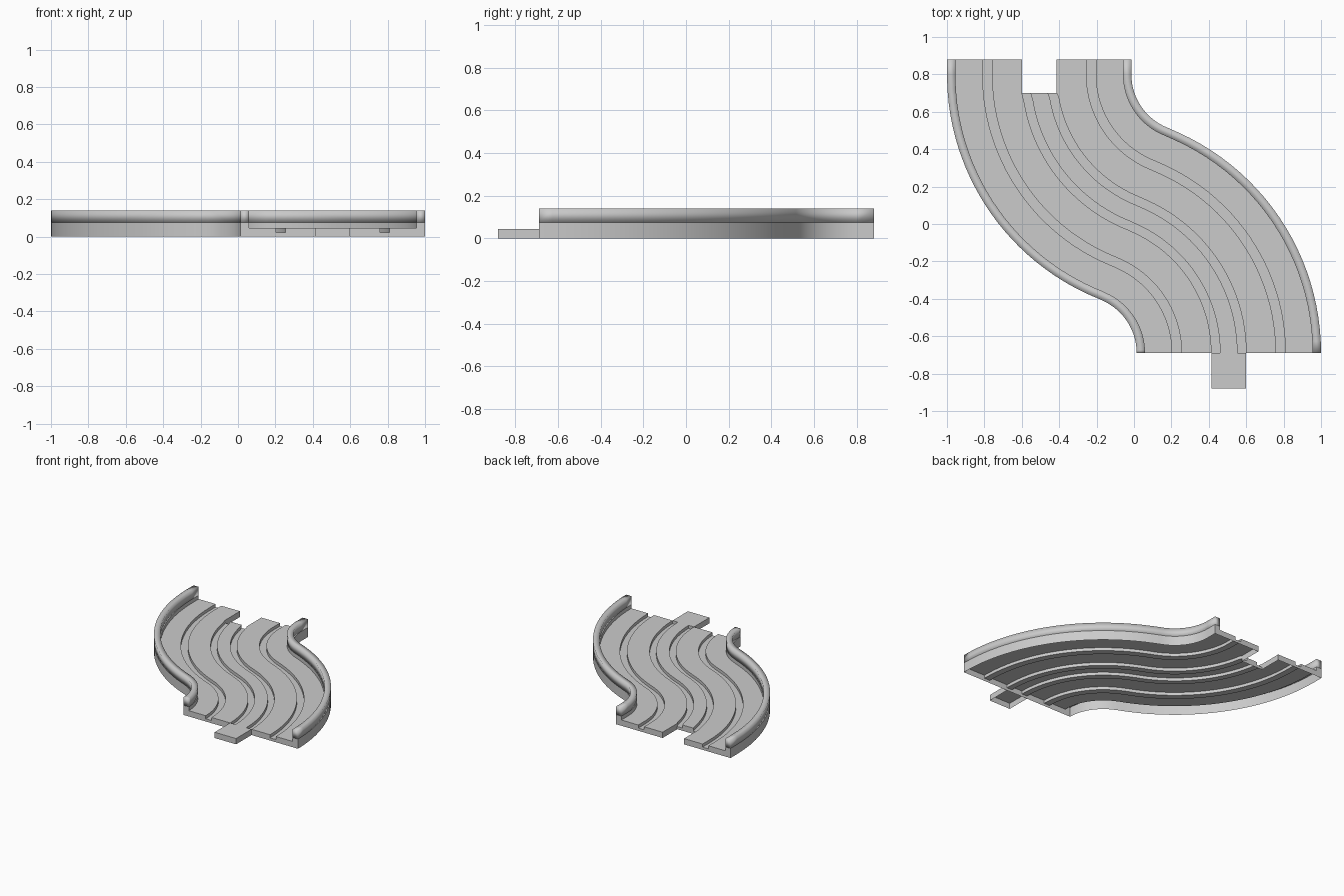
import bpy, bmesh, math

if "Cube" in bpy.data.objects:
    bpy.data.objects.remove(bpy.data.objects["Cube"])

# Path: short straight, then two opposite arcs
CX, RC, Y0, Y1 = 0.507, 0.80, 0.80, -0.69
H, T = 0.493, 0.045            # half width, rail width
DECK, FLOOR, WALL, TOP = 0.045, 0.021, 0.075, 0.14
SLOT = 0.0925                  # half width of connector
THETA = math.acos(1 - CX / RC)
Y_MID = (Y0 + Y1) / 2
NOTCH_Y = 0.70

mat = bpy.data.materials.new("grey_plastic")
mat.diffuse_color = (0.6, 0.6, 0.6, 1)
mat.use_nodes = True
mat.node_tree.nodes["Principled BSDF"].inputs["Base Color"].default_value = mat.diffuse_color


def first_arc(a):
    c = RC - CX
    return lambda o: (c - (RC - o) * math.cos(a), Y0 - (RC - o) * math.sin(a))


def second_arc(a):
    c = CX - RC
    return lambda o: (c + (RC + o) * math.cos(a), Y1 + (RC + o) * math.sin(a))


notch_angle = math.asin((Y0 - NOTCH_Y) / RC)
N = 24
stations = [lambda o: (-CX + o, 0.88), first_arc(0), first_arc(notch_angle / 2), first_arc(notch_angle)]
NOTCH = 3
stations += [first_arc(notch_angle + (THETA - notch_angle) * i / N) for i in range(1, N + 1)]
stations += [second_arc(THETA * (1 - i / N)) for i in range(1, N + 1)]


def finish(bm, name):
    bmesh.ops.recalc_face_normals(bm, faces=bm.faces)
    me = bpy.data.meshes.new(name)
    bm.to_mesh(me)
    bm.free()
    me.materials.append(mat)
    ob = bpy.data.objects.new(name, me)
    bpy.context.collection.objects.link(ob)
    return ob


# Deck cross-section: skirt, wall, and four wheel grooves, mirrored
half = [(-H, 0), (-H, WALL), (-H + T, WALL), (-H + T, DECK),
        (-0.3025, DECK), (-0.3025, FLOOR), (-0.2525, FLOOR), (-0.2525, DECK),
        (-SLOT, DECK), (-SLOT, FLOOR), (-0.0465, FLOOR), (-0.0465, DECK)]
profile = half + [(-o, z) for o, z in reversed(half)]
L = 8                          # profile columns bounding the connector notch
R = len(profile) - 1 - L

bm = bmesh.new()
grid = []
for k, place in enumerate(stations):
    row = []
    for o, z in profile:
        x, y = place(o)
        if k <= NOTCH and abs(o) <= SLOT + 1e-6:
            x = -CX + o        # straight-sided notch
            if k == NOTCH:
                y = NOTCH_Y
        row.append(bm.verts.new((x, y, z)))
    grid.append(row)
for k in range(len(grid) - 1):
    for j in range(len(profile) - 1):
        if k < NOTCH and L <= j < R:
            continue
        bm.faces.new((grid[k][j], grid[k][j + 1], grid[k + 1][j + 1], grid[k + 1][j]))


def foot(v):
    return bm.verts.new((v.co.x, v.co.y, 0))


# End walls and the sides of the notch
bm.faces.new(grid[-1])
feet = {j: [foot(grid[k][j]) for k in range(NOTCH + 1)] for j in (L, R)}
bm.faces.new(grid[0][:L + 1] + [feet[L][0]])
bm.faces.new([feet[R][0]] + grid[0][R:])
bm.faces.new([feet[L][NOTCH]] + grid[NOTCH][L:R + 1] + [feet[R][NOTCH]])
for j in (L, R):
    for k in range(NOTCH):
        bm.faces.new((grid[k][j], grid[k + 1][j], feet[j][k + 1], feet[j][k]))
bmesh.ops.delete(bm, geom=[v for v in bm.verts if not v.link_faces], context='VERTS')
# Upward-facing deck keeps consistent normals
deck = finish(bm, "track_deck")
bpy.context.view_layer.objects.active = deck
deck.select_set(True)
bpy.ops.object.shade_smooth_by_angle(angle=math.radians(30))

# Softly shaded guard rails along both sides
for name, a, b in (("left_rail", -H, -H + T), ("right_rail", H - T, H)):
    bm = bmesh.new()
    rings = [[bm.verts.new((*p(o), z)) for o, z in ((a, WALL), (a, TOP), (b, TOP), (b, WALL))]
             for p in stations]
    for r0, r1 in zip(rings, rings[1:]):
        for j in range(4):
            bm.faces.new((r0[j], r0[(j + 1) % 4], r1[(j + 1) % 4], r1[j]))
    bm.faces.new(rings[0])
    bm.faces.new(rings[-1])
    for f in bm.faces:
        f.smooth = True
    finish(bm, name)

# Connector tongue, open underneath
bm = bmesh.new()
bmesh.ops.create_cube(bm, size=1)
for v in bm.verts:
    v.co = (CX + v.co.x * 2 * SLOT, -0.785 + v.co.y * 0.19, (v.co.z + 0.5) * DECK)
    v.co.y = -0.88 if v.co.y < -0.785 else Y1
bmesh.ops.recalc_face_normals(bm, faces=bm.faces)
bottom = [f for f in bm.faces if f.normal.z < -0.5]
bmesh.ops.delete(bm, geom=bottom, context='FACES_ONLY')
finish(bm, "connector_tongue")
